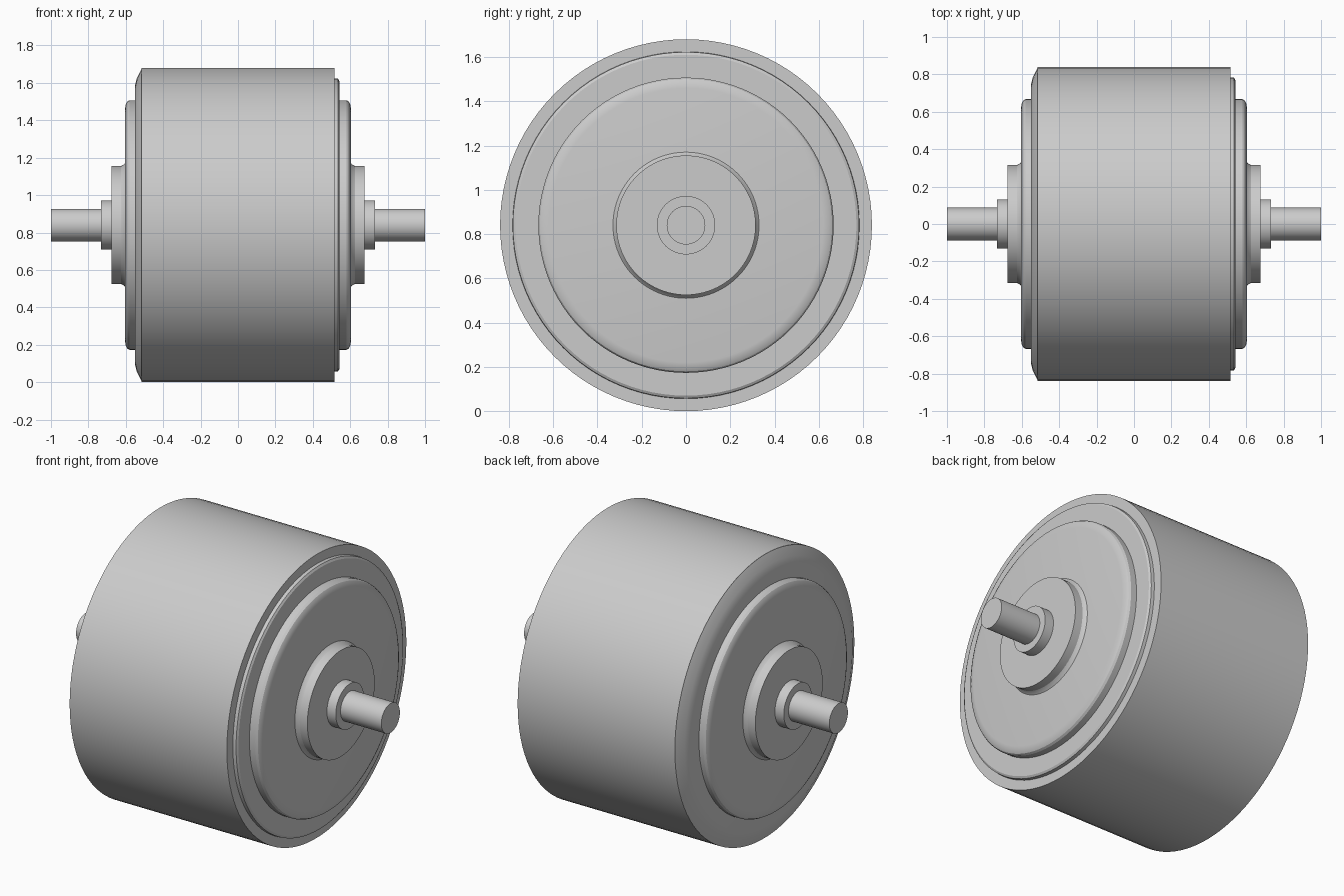
import bpy, bmesh, math
from mathutils import Matrix, Vector

default = bpy.data.objects.get("Cube")
if default:
    bpy.data.objects.remove(default, do_unlink=True)

AXIS_Z = 0.84
SEGMENTS = 96

grey = bpy.data.materials.new("plain_grey")
grey.use_nodes = True
GREY = (0.6, 0.6, 0.6, 1)
grey.diffuse_color = GREY
grey.node_tree.nodes["Principled BSDF"].inputs["Base Color"].default_value = GREY


def lathe(name, profile, side=1, segments=SEGMENTS):
    """Revolve (x, radius) points about the axle; side=-1 mirrors to -x."""
    bm = bmesh.new()
    verts = [bm.verts.new((x * side, 0, r)) for x, r in profile]
    edges = [bm.edges.new(pair) for pair in zip(verts, verts[1:])]
    bmesh.ops.spin(bm, geom=verts + edges, cent=(0, 0, 0), axis=(1, 0, 0),
                   angle=math.tau, steps=segments, use_duplicate=False)
    bmesh.ops.remove_doubles(bm, verts=bm.verts, dist=0.0001)
    bmesh.ops.recalc_face_normals(bm, faces=bm.faces)
    mesh = bpy.data.meshes.new(name)
    bm.to_mesh(mesh)
    bm.free()
    mesh.materials.append(grey)
    obj = bpy.data.objects.new(name, mesh)
    obj.location.z = AXIS_Z
    bpy.context.collection.objects.link(obj)
    bpy.ops.object.select_all(action="DESELECT")
    obj.select_set(True)
    bpy.context.view_layer.objects.active = obj
    bpy.ops.object.shade_smooth_by_angle(angle=math.radians(30))
    return obj


# Main drum
lathe("drum", [(-0.515, 0), (-0.515, 0.84), (0.515, 0.84), (0.515, 0)])

# End rims: stepped on the left side, sloped on the right side
lathe("left_rim", [(0.5, 0.785), (0.535, 0.782), (0.542, 0.77), (0.542, 0)])
lathe("right_rim", [(0.514, 0.838), (0.541, 0.785), (0.552, 0.74), (0.552, 0)], -1)

for label, side in (("left", 1), ("right", -1)):
    # End plate with a rounded edge
    lathe(label + "_end_plate",
          [(0.52, 0.667), (0.58, 0.667), (0.592, 0.66), (0.6, 0.645),
           (0.604, 0.62), (0.604, 0)], side)
    # Hub with a small flare at its base
    lathe(label + "_hub",
          [(0.6, 0.335), (0.608, 0.325), (0.625, 0.315), (0.675, 0.315), (0.675, 0)], side)
    # Bearing collar
    lathe(label + "_collar", [(0.66, 0.132), (0.733, 0.132), (0.733, 0)], side)
    # Axle end
    lathe(label + "_axle", [(0.7, 0.087), (1.0, 0.087), (1.0, 0)], side)
